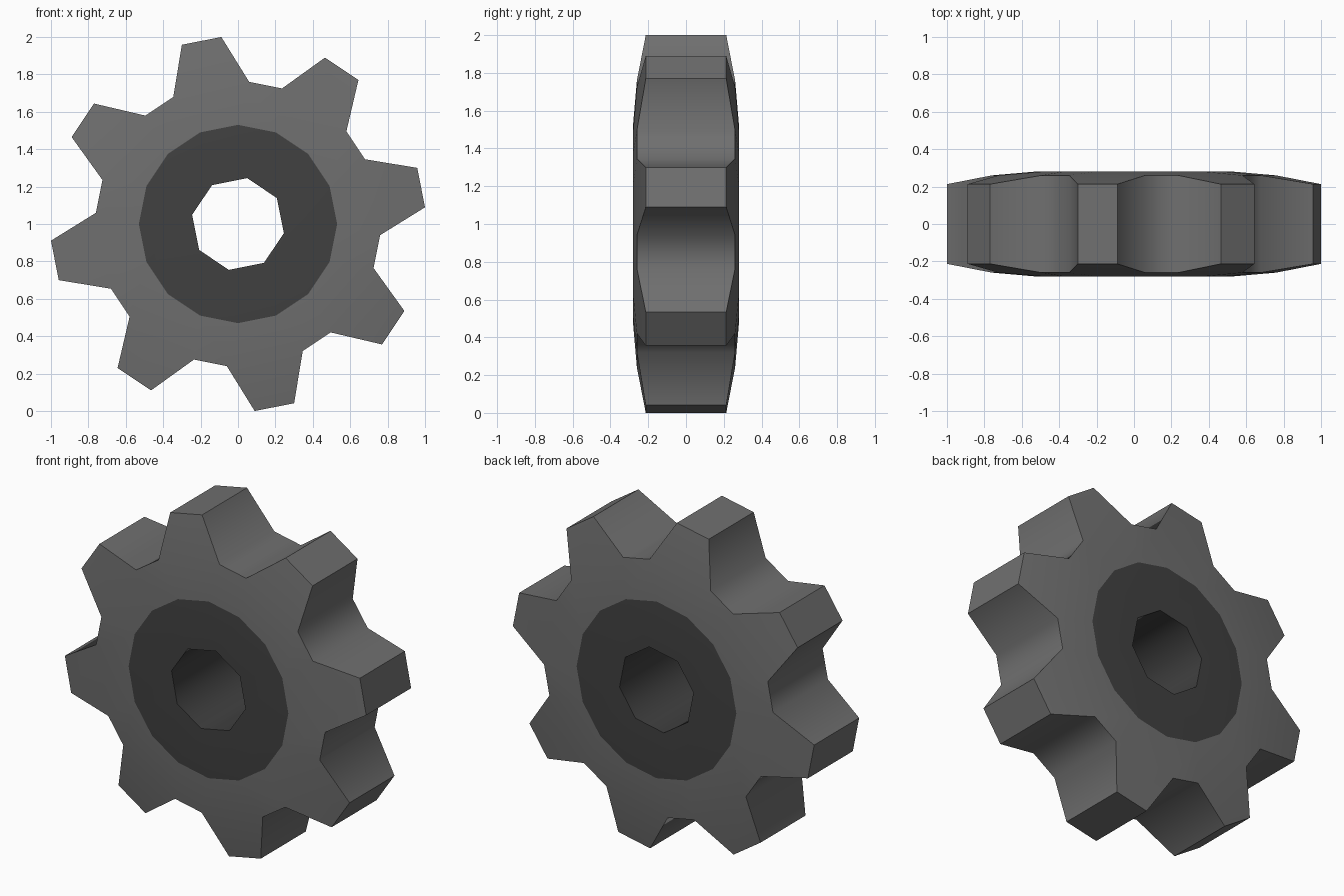
import bpy, bmesh
from math import radians, cos, sin

cube = bpy.data.objects.get("Cube")
if cube:
    bpy.data.objects.remove(cube, do_unlink=True)

TEETH = 8
STEP = 360 / TEETH
# (radius, half angle from the tooth centre, half thickness)
HOLE = (0.25, STEP / 2, 0.28)
HUB = (0.53, STEP / 4, 0.28)
ROOT = (0.762, 15.75, 0.26)
TIP = (1.004, 6.15, 0.213)


def make_material(name, value):
    mat = bpy.data.materials.new(name)
    mat.use_nodes = True
    colour = (value, value, value, 1)
    mat.diffuse_color = colour
    mat.node_tree.nodes["Principled BSDF"].inputs["Base Color"].default_value = colour
    return mat


bm = bmesh.new()


def point(ring, tooth, side, front):
    """Corner of a ring on one side of a tooth, on the front or back."""
    radius, half_angle, depth = ring
    a = radians(STEP / 4 + STEP * tooth + side * half_angle)
    return bm.verts.new((radius * cos(a), front * depth, 1 + radius * sin(a)))


def face(verts, material):
    bm.faces.new(verts).material_index = material


for t in range(TEETH):
    # corners of this tooth (left, right) and the start of the next one
    f, b = [{n: (point(r, t, -1, s), point(r, t, 1, s), point(r, t + 1, -1, s))
             for n, r in (("hole", HOLE), ("hub", HUB), ("root", ROOT), ("tip", TIP))}
            for s in (-1, 1)]
    for p in (f, b):
        # hub disc
        face((p["hole"][0], p["hub"][0], p["hub"][1], p["hole"][1]), 1)
        face((p["hole"][1], p["hub"][1], p["hub"][2]), 1)
        # sloping side of the body and tooth
        face((p["hub"][0], p["root"][0], p["root"][1], p["hub"][1]), 0)
        face((p["hub"][1], p["root"][1], p["root"][2], p["hub"][2]), 0)
        face((p["root"][0], p["tip"][0], p["tip"][1], p["root"][1]), 0)
    # bore wall
    face((f["hole"][0], f["hole"][1], b["hole"][1], b["hole"][0]), 1)
    # tooth outline: flank, tip, flank, valley floor
    outline = [("root", 0), ("tip", 0), ("tip", 1), ("root", 1), ("root", 2)]
    for (n1, i1), (n2, i2) in zip(outline, outline[1:]):
        face((f[n1][i1], f[n2][i2], b[n2][i2], b[n1][i1]), 0)

bmesh.ops.remove_doubles(bm, verts=bm.verts, dist=0.001)
bmesh.ops.recalc_face_normals(bm, faces=bm.faces)

mesh = bpy.data.meshes.new("gear_wheel")
bm.to_mesh(mesh)
bm.free()
mesh.materials.append(make_material("grey metal", 0.16))
mesh.materials.append(make_material("dark hub metal", 0.052))
gear = bpy.data.objects.new("gear_wheel", mesh)
bpy.context.collection.objects.link(gear)

bpy.ops.object.select_all(action='DESELECT')
gear.select_set(True)
bpy.context.view_layer.objects.active = gear
bpy.ops.object.shade_smooth_by_angle(angle=radians(55))
